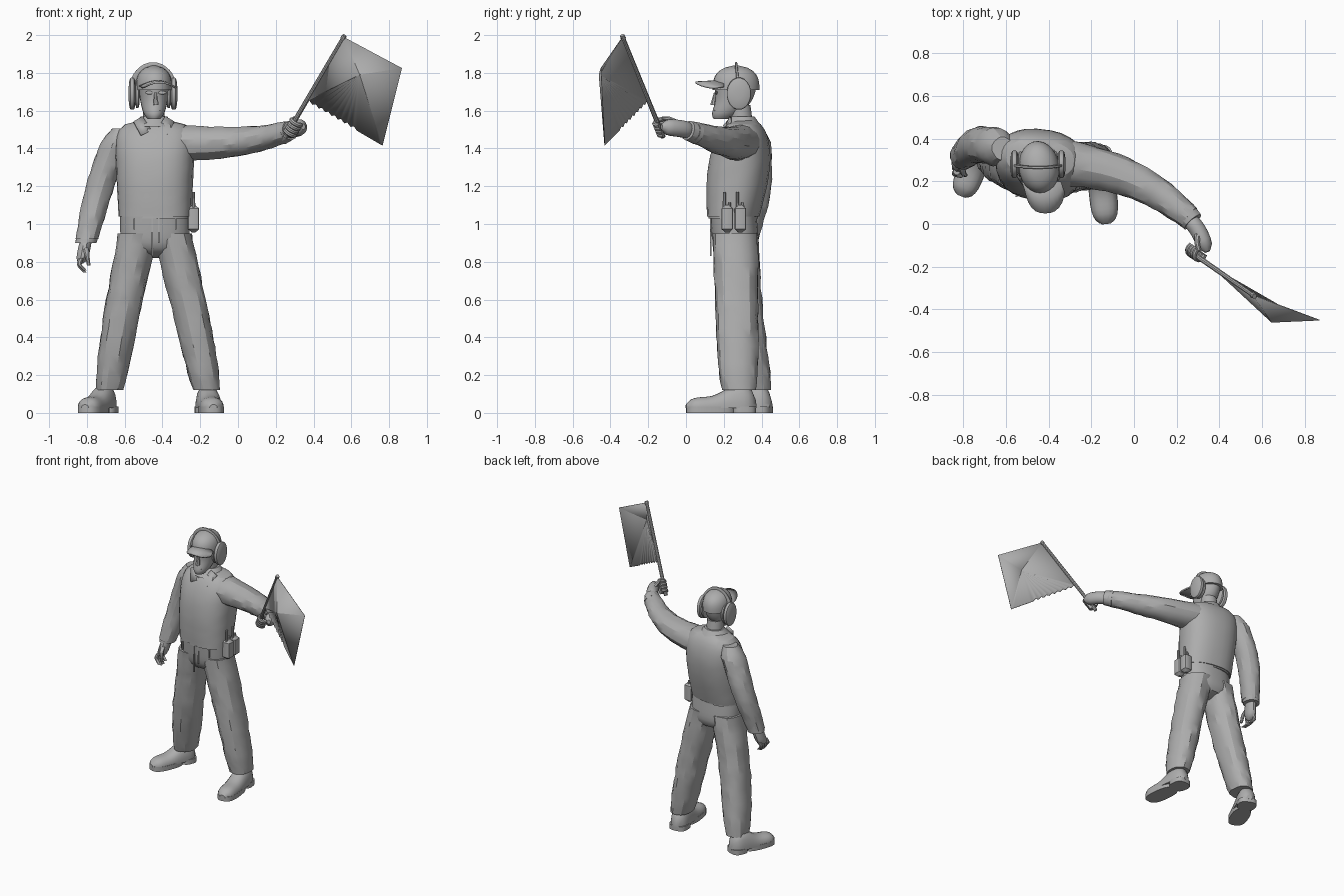
import bpy, bmesh, math, random
from mathutils import Vector, geometry

random.seed(4)
if "Cube" in bpy.data.objects:
    bpy.data.objects.remove(bpy.data.objects["Cube"])

grey = bpy.data.materials.new("plain_grey")
grey.use_nodes = True
grey.diffuse_color = (0.42, 0.42, 0.42, 1)
grey.node_tree.nodes["Principled BSDF"].inputs["Base Color"].default_value = grey.diffuse_color
X, Y, Z = Vector((1, 0, 0)), Vector((0, 1, 0)), Vector((0, 0, 1))


def finish(name, bm, angle=35):
    """Turn a bmesh into a shaded object."""
    bmesh.ops.recalc_face_normals(bm, faces=bm.faces)
    mesh = bpy.data.meshes.new(name)
    bm.to_mesh(mesh)
    bm.free()
    mesh.materials.append(grey)
    ob = bpy.data.objects.new(name, mesh)
    bpy.context.collection.objects.link(ob)
    bpy.ops.object.select_all(action="DESELECT")
    ob.select_set(True)
    bpy.context.view_layer.objects.active = ob
    bpy.ops.object.shade_smooth_by_angle(angle=math.radians(angle))
    return ob


def spline(path, steps):
    """Smooth curve through the path points, evenly divided between them."""
    knots = [Vector(p) for p in path]
    ends = [knots[0] * 2 - knots[1]] + knots + [knots[-1] * 2 - knots[-2]]
    curve = [knots[0]]
    for before, start, stop, after in zip(ends, ends[1:], ends[2:], ends[3:]):
        curve += geometry.interpolate_bezier(start, start + (stop - before) / 6,
                                             stop - (after - start) / 6, stop, steps + 1)[1:]
    return curve


def loft(name, path, size, steps=8, sides=16, ref=None, yaw=0, power=2, rough=0, floor=None):
    """Skin rings along a path: level ones, or square to the path when ref is given.
    size maps the fraction of the path to two radii."""
    curve = spline(path, steps)
    last = len(curve) - 1
    turn = math.radians(yaw)
    bm = bmesh.new()
    rings = []
    for i, centre in enumerate(curve):
        side, up = X * math.cos(turn) + Y * math.sin(turn), Y * math.cos(turn) - X * math.sin(turn)
        if ref:
            along = (curve[min(i + 1, last)] - curve[max(i - 1, 0)]).normalized()
            side = along.cross(ref).normalized()
            up = side.cross(along)
        wide, deep = size(i / last)
        ring = []
        for j in range(sides):
            a = math.tau * (j + 0.5) / sides
            fold = 1 + random.uniform(-rough, rough)
            c, s = (math.copysign(abs(v) ** (2 / power), v) * fold for v in (math.cos(a), math.sin(a)))
            co = centre + side * c * wide + up * s * deep
            if floor is not None:
                co.z = max(co.z, floor)
            ring.append(bm.verts.new(co))
        rings.append(ring)
    for lower, upper in zip(rings, rings[1:]):
        for j in range(sides):
            k = (j + 1) % sides
            bm.faces.new((lower[j], lower[k], upper[k], upper[j]))
    bm.faces.new(rings[0])
    bm.faces.new(rings[-1])
    return finish(name, bm, 25 if rough else 35)


def taper(start, stop, ratio=1):
    """Radii that change evenly along the path."""
    return lambda t: (start + (stop - start) * t, (start + (stop - start) * t) * ratio)


def rounded(wide, deep, sharp):
    """Radii that close in at both ends; a higher sharp gives a flatter middle."""
    def size(t):
        f = math.sqrt(max(1 - abs(2 * t - 1) ** sharp, 0.1))
        return wide * f, deep * f
    return size


def domed(wide, deep, sharp):
    """Radii that close in at the far end only."""
    def size(t):
        f = math.sqrt(max(1 - t ** sharp, 0.02))
        return wide * f, deep * f
    return size


def plate(name, points, faces, thick):
    """Thin sheet of the given faces."""
    bm = bmesh.new()
    verts = [bm.verts.new(p) for p in points]
    for face in faces:
        bm.faces.new([verts[i] for i in face])
    ob = finish(name, bm, 20)
    mod = ob.modifiers.new("thickness", "SOLIDIFY")
    mod.thickness, mod.offset = thick, 0


# Torso, hem and trouser seat
def chest(t):
    wide = (0.19 + 0.025 * t) * math.sqrt(1.02 - t ** 12)
    deep = (0.13 + 0.025 * math.sin(math.pi * t)) * math.sqrt(1.1 - t ** 6)
    return wide, deep


loft("pullover", [(-0.44, 0.25, 1.04), (-0.44, 0.31, 1.56)], chest, steps=16, sides=28, yaw=-7, power=2.4, rough=0.005)
loft("hem_band", [(-0.44, 0.25, 1.03), (-0.44, 0.25, 1.06)], taper(0.185, 0.185, 0.7), steps=1, sides=28, yaw=-7, power=2.4)
loft("trouser_seat", [(-0.44, 0.25, 1.04), (-0.44, 0.27, 0.82)], domed(0.185, 0.125, 6), sides=24, power=2.4)
for name, x, low in (("fly_flap", -0.455, 0.83), ("fly_seam", -0.42, 0.9), ("belt_loop", -0.55, 0.97), ("belt_loop", -0.33, 0.97)):
    loft(name, [(x, 0.13, low), (x, 0.13, 1.03)], taper(0.006, 0.006), steps=1, sides=4)


# Trouser legs
def trouser(t):
    cuff = 0.015 * t ** 9
    return 0.105 - 0.02 * t - cuff, 0.12 - 0.015 * t - cuff


loft("right_trouser_leg", [(-0.53, 0.26, 0.95), (-0.62, 0.3, 0.5), (-0.68, 0.36, 0.12)], trouser, rough=0.045, power=2.3)
loft("left_trouser_leg", [(-0.35, 0.26, 0.95), (-0.245, 0.27, 0.5), (-0.165, 0.28, 0.12)], trouser, rough=0.045, power=2.3)


# Shoes: a high ankle falling to a low toe, on a flat sole and heel
def upper(t):
    close = math.sqrt(max(1 - abs(2 * t - 1) ** 6, 0.1))
    return 0.065 * close, (0.06 + 0.07 * math.exp(-(2 * t) ** 4)) * close


for side, heel, toe in (("right", Vector((-0.68, 0.45, 0)), Vector((-0.81, 0.13, 0))),
                        ("left", Vector((-0.17, 0.37, 0)), Vector((-0.13, 0, 0)))):
    step = Z * 0.025
    loft(side + "_shoe", [heel + step, toe + step], upper, steps=16, ref=Z, power=2.4, floor=step.z)
    for part, start, stop in (("_sole", 0.3, 1), ("_heel", 0, 0.35)):
        back, front = heel.lerp(toe, start), heel.lerp(toe, stop)
        middle, length = (back + front) / 2, front - back
        loft(side + part, [middle, middle + step * 1.4], taper(0.066, 0.066, length.length / 2 / 0.066), steps=1,
             sides=24, yaw=math.degrees(math.atan2(length.x, -length.y)), power=2.8)


# Sleeves and cuffs
def hanging_sleeve(t):
    radius = (0.083 - 0.023 * t * t) * min(1, 0.6 + 4 * t)
    return radius, radius * 1.08


def raised_sleeve(t):
    return 0.112 - 0.055 * t, 0.1 - 0.046 * t


loft("right_sleeve", [(-0.615, 0.355, 1.505), (-0.73, 0.37, 1.2), (-0.8, 0.32, 0.92)], hanging_sleeve, rough=0.04)
loft("right_cuff", [(-0.79, 0.33, 0.96), (-0.805, 0.32, 0.9)], taper(0.061, 0.057, 1.06), steps=2, rough=0.02)
loft("left_sleeve", [(-0.38, 0.3, 1.43), (-0.1, 0.24, 1.43), (0.1, 0.15, 1.45), (0.26, 0.03, 1.49)],
     raised_sleeve, steps=5, ref=Z, rough=0.04)
loft("left_cuff", [(0.235, 0.055, 1.48), (0.275, 0.01, 1.495)], taper(0.058, 0.052), steps=2, ref=Z, rough=0.02)

# Hanging hand
loft("right_palm", [(-0.8, 0.32, 0.94), (-0.83, 0.28, 0.79)], rounded(0.034, 0.048, 4), sides=12)
for i in range(4):
    knuckle = Vector((-0.83, 0.245 + 0.025 * i, 0.82))
    length = 0.065 + 0.015 * math.sin(math.pi * i / 3)
    loft("right_finger", [knuckle, knuckle - Vector((0.01, 0.01, length / 2)), knuckle - Vector((-0.02, 0.02, length))],
         taper(0.016, 0.01), steps=3, sides=8)
loft("right_thumb", [(-0.81, 0.28, 0.88), (-0.8, 0.24, 0.84), (-0.79, 0.23, 0.78)], taper(0.018, 0.01), steps=3, sides=8)

# Flag staff
foot, tip = Vector((0.25, -0.12, 1.46)), Vector((0.56, -0.335, 1.99))
axis = (tip - foot).normalized()
loft("flag_staff", [foot, tip], taper(0.013, 0.011), steps=1, sides=10, ref=Z)
loft("staff_cap", [tip - axis * 0.01, tip + axis * 0.01], taper(0.015, 0.012), steps=1, sides=10, ref=Z)

# Gripping hand, fingers wrapped round the staff
loft("left_palm", [(0.25, 0.03, 1.49), (0.3, -0.03, 1.505), (0.345, -0.13, 1.515)], rounded(0.04, 0.046, 5), steps=4, sides=12, ref=Z)
outward = axis.cross(Vector((4, -7, 1))).cross(axis).normalized()
around = axis.cross(outward)
for i in range(4):
    centre = foot + axis * (0.03 + 0.022 * i) + (X + Y) * 0.011
    turns = [math.pi * (j / 6 - 1 / 3) for j in range(9)]
    loft("left_finger", [centre + (outward * math.cos(a) - around * math.sin(a)) * 0.027 for a in turns],
         taper(0.014, 0.012), steps=1, sides=8, ref=axis)
loft("left_thumb", [(0.3, -0.04, 1.53), (0.295, -0.085, 1.555), (0.305, -0.125, 1.56)], taper(0.016, 0.011), steps=3, sides=8, ref=Z)

# Flag: creased panels fanning from a peak, with a frayed lower edge
low, far, drop = foot.lerp(tip, 0.36), Vector((0.868, -0.45, 1.825)), Vector((0.765, -0.43, 1.416))
count = 24
frayed = [low.lerp(drop, i / count) + Z * (0.014 if i % 2 and i < 17 else 0) for i in range(count + 1)]
rim = [far, tip] + frayed
plate("flag", [Vector((0.645, -0.46, 1.79))] + rim,
      [(0, i + 1, (i + 1) % len(rim) + 1) for i in range(len(rim))], 0.004)

# Neck, collar and head
head = Vector((-0.445, 0.265, 1.75))


def face(t):
    f = max(t, 0.02) ** 0.25
    return 0.085 * f, 0.115 * f


loft("neck", [(head.x, 0.3, 1.5), (head.x, 0.285, 1.63)], taper(0.06, 0.057), steps=1)
loft("collar", [(head.x, 0.295, 1.515), (head.x, 0.3, 1.57)], taper(0.118, 0.07, 0.9), steps=2, sides=20)
for s in (-1, 1):
    corners = ((0.01, 0.2, 1.49), (0.07, 0.178, 1.47), (0.108, 0.235, 1.54), (0.06, 0.235, 1.568))
    plate("collar_flap", [(head.x + s * x, y, z) for x, y, z in corners], [range(4)], 0.012)
    loft("brow", [(head.x + 0.01 + s * x, 0.16, 1.695) for x in (0.012, 0.056)], rounded(0.007, 0.01, 2), sides=8, ref=Z)
loft("head", [(head.x, 0.19, 1.555), (head.x, 0.25, 1.65), head], face, sides=24, yaw=6)
loft("nose", [(head.x + 0.01, 0.143, 1.63), (head.x + 0.01, 0.155, 1.695)], taper(0.016, 0.008), steps=2, sides=8)
loft("mouth", [(head.x + x, 0.152, 1.6) for x in (-0.018, 0.034)], rounded(0.006, 0.007, 2), sides=8, ref=Z)

# Cap and its curved peak
loft("cap_crown", [head - Z * 0.04, head + Z * 0.088], domed(0.095, 0.124, 3), steps=12, sides=24, yaw=8)
cols = 12
peak = []
for v in (0, 0.5, 1):
    for j in range(cols + 1):
        u = -math.cos(math.pi * j / cols)
        reach = 0.05 + 0.1 * (1 - abs(u) ** 2.6) ** 0.6
        peak.append((head.x + 0.012 + 0.088 * u + 0.018 * v, 0.2 - v * reach, 1.758 - 0.03 * u * u - 0.008 * v))
cells = [r * (cols + 1) + j for r in (0, 1) for j in range(cols)]
plate("cap_peak", peak, [(i, i + 1, i + cols + 2, i + cols + 1) for i in cells], 0.01)

# Ear defenders
ear = Vector((head.x - 0.005, 0.28, 1.69))
for s in (-1, 1):
    loft("ear_cushion", [ear + X * s * 0.07, ear + X * s * 0.095], rounded(0.06, 0.078, 4), sides=20, ref=Z)
    loft("ear_cup", [ear + X * s * 0.09, ear + X * s * 0.13], rounded(0.065, 0.086, 4), sides=20, ref=Z)
arch = [math.pi * i / 16 for i in range(17)]
loft("head_band", [ear + X * math.cos(a) * 0.11 - Y * math.sin(a) * 0.015 + Z * (0.02 + 0.13 * math.sin(a)) for a in arch],
     taper(0.017, 0.017, 0.4), steps=1, sides=8, ref=Y.cross(X).cross(X), power=4)

# Two radios on the belt
for y in (0.218, 0.288):
    base = Vector((-0.235, y, 0.955))
    loft("radio", [base, base + Z * 0.145], rounded(0.03, 0.031, 16), sides=12, power=5)
    for part, shift, height in (("radio_aerial", -0.015, 0.215), ("radio_knob", 0.012, 0.16)):
        loft(part, [base + Y * shift + Z * 0.13, base + Y * shift + Z * height], taper(0.01, 0.008), steps=1, sides=8)
